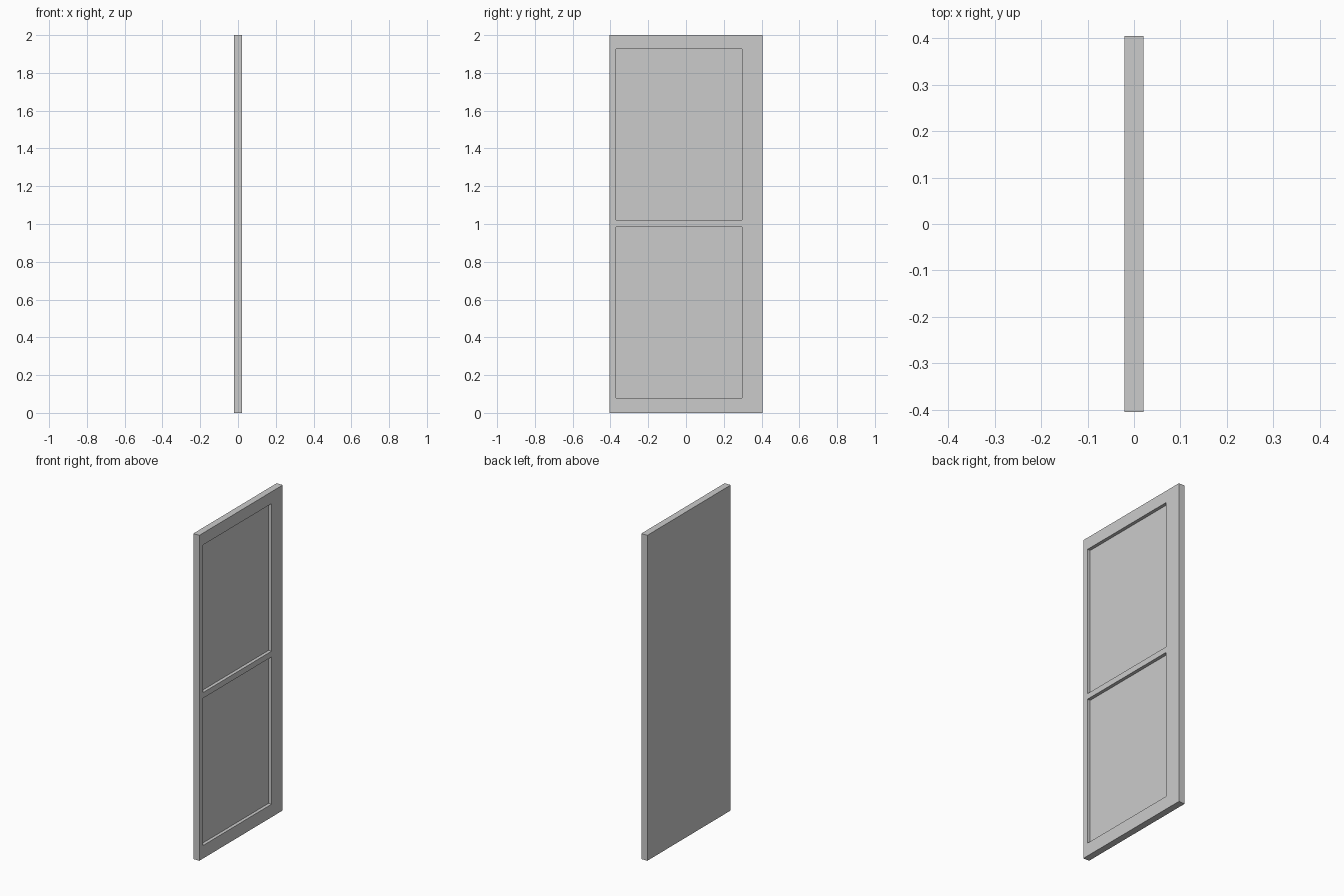
import bpy
import bmesh
from mathutils import Matrix, Vector

default = bpy.data.objects.get("Cube")
if default:
    bpy.data.objects.remove(default, do_unlink=True)

THICK, WIDTH, HEIGHT = 0.041, 0.81, 2.0
DEPTH = 0.02
SIDES = (-0.37, 0.296)                       # recess limits across the door
PANELS = ((0.08, 0.985), (1.02, 1.927))      # lower and upper recess heights

# Single flat grey
grey = bpy.data.materials.new("light_grey")
grey.use_nodes = True
colour = (0.6, 0.6, 0.6, 1)
grey.diffuse_color = colour
grey.node_tree.nodes["Principled BSDF"].inputs["Base Color"].default_value = colour

# Door slab standing on the ground
bm = bmesh.new()
bmesh.ops.create_cube(bm, size=1, matrix=Matrix.Translation((0, 0, HEIGHT / 2))
                      @ Matrix.Diagonal((THICK, WIDTH, HEIGHT, 1)))


def is_face_side(face):
    return face.normal.x > 0.9


def cut(point, normal):
    """Score a line round the slab at the given plane."""
    geom = bm.verts[:] + bm.edges[:] + bm.faces[:]
    bmesh.ops.bisect_plane(bm, geom=geom, plane_co=point, plane_no=normal)


# Lines of the stiles and rails
for y in SIDES:
    cut(Vector((0, y, 0)), Vector((0, 1, 0)))
for limits in PANELS:
    for z in limits:
        cut(Vector((0, 0, z)), Vector((0, 0, 1)))
bm.normal_update()


def in_panel(face):
    c = face.calc_center_median()
    return (is_face_side(face) and SIDES[0] < c.y < SIDES[1]
            and any(low < c.z < high for low, high in PANELS))


# Sink the two panels into the +x face
panels = [f for f in bm.faces if in_panel(f)]
sunk = bmesh.ops.extrude_discrete_faces(bm, faces=panels)["faces"]
bmesh.ops.translate(bm, vec=(-DEPTH, 0, 0),
                    verts=list({v for f in sunk for v in f.verts}))
bmesh.ops.recalc_face_normals(bm, faces=bm.faces[:])

mesh = bpy.data.meshes.new("door_panel")
bm.to_mesh(mesh)
bm.free()
mesh.materials.append(grey)
door = bpy.data.objects.new("door_panel", mesh)
bpy.context.collection.objects.link(door)
